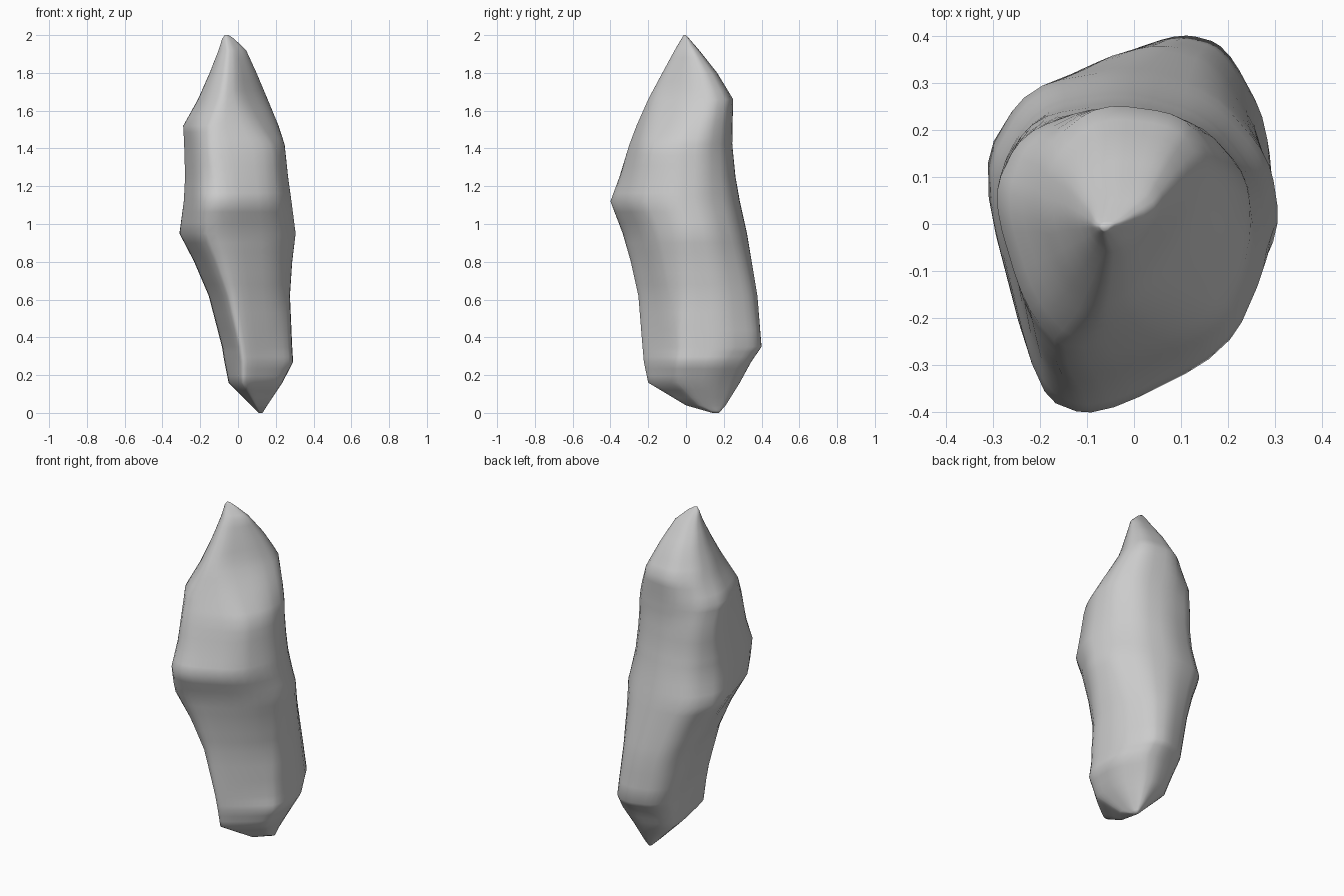
import bpy, bmesh

if "Cube" in bpy.data.objects:
    bpy.data.objects.remove(bpy.data.objects["Cube"])

# Outline of the stone by height: z, x min, x max, y min, y max
OUTLINE = [
    (0.00, 0.11, 0.13, 0.14, 0.175), (0.04, 0.07, 0.155, 0.00, 0.21),
    (0.16, -0.05, 0.235, -0.20, 0.285), (0.27, -0.072, 0.292, -0.223, 0.345),
    (0.35, -0.085, 0.287, -0.23, 0.40), (0.62, -0.155, 0.275, -0.252, 0.378),
    (0.80, -0.232, 0.287, -0.292, 0.348), (0.95, -0.31, 0.305, -0.335, 0.323),
    (1.12, -0.287, 0.283, -0.40, 0.285), (1.25, -0.28, 0.265, -0.352, 0.262),
    (1.42, -0.285, 0.247, -0.30, 0.245), (1.52, -0.29, 0.215, -0.262, 0.246),
    (1.66, -0.212, 0.157, -0.20, 0.25), (1.80, -0.15, 0.098, -0.125, 0.165),
    (1.92, -0.103, 0.043, -0.06, 0.07), (1.98, -0.084, -0.02, -0.024, 0.018),
    (2.00, -0.07, -0.05, -0.014, 0.0)]

# Faceted cross-sections, counterclockwise from the front left corner
SECTIONS = [
    (0.40, [(0, -.235), (.04, -.235), (.21, -.1), (.28, -.03), (.28, .2),
            (.19, .37), (.1, .395), (-.03, .35), (-.095, .25)]),
    (1.00, [(-.19, -.34), (-.05, -.35), (.21, -.21), (.305, -.02), (.28, .13),
            (.17, .26), (0, .315), (-.2, .28), (-.3, .1)]),
    (1.40, [(-.21, -.2), (-.13, -.305), (.18, -.21), (.25, -.05), (.24, .1),
            (.14, .21), (-.03, .245), (-.2, .22), (-.285, .1)]),
    (1.70, [(-.15, -.1), (-.08, -.18), (0, -.14), (.11, .02), (.14, .13),
            (.09, .21), (-.07, .23), (-.17, .14), (-.19, .02)])]


def lerp(a, b, t):
    return a + (b - a) * t


def bracket(table, z):
    """Neighbouring rows of a table and the blend between them."""
    if z <= table[0][0]:
        return table[0], table[0], 0
    for a, b in zip(table, table[1:]):
        if z <= b[0]:
            return a, b, (z - a[0]) / (b[0] - a[0])
    return table[-1], table[-1], 0


def fit(points, box):
    """Stretch a polygon to fill a box (x min, x max, y min, y max)."""
    xs, ys = zip(*points)
    x0, y0 = min(xs), min(ys)
    w, d = max(xs) - x0, max(ys) - y0
    return [(lerp(box[0], box[1], (x - x0) / w),
             lerp(box[2], box[3], (y - y0) / d)) for x, y in points]


def round_corners(points, cut=0.2):
    out = []
    for i, (x, y) in enumerate(points):
        nx, ny = points[(i + 1) % len(points)]
        for t in (cut, 1 - cut):
            out.append((lerp(x, nx, t), lerp(y, ny, t)))
    return out


def ring_at(z):
    a, b, t = bracket(SECTIONS, z)
    unit = (0, 1, 0, 1)
    pts = [(lerp(p[0], q[0], t), lerp(p[1], q[1], t))
           for p, q in zip(fit(a[1], unit), fit(b[1], unit))]
    for _ in range(2):
        pts = round_corners(pts)
    a, b, t = bracket(OUTLINE, z)
    return fit(pts, [lerp(a[i], b[i], t) for i in range(1, 5)])


# Heights: every outline row plus two steps between rows
heights = [lerp(a[0], b[0], s / 3) for a, b in zip(OUTLINE, OUTLINE[1:])
           for s in range(3)] + [2.0]

# Stone: loft through all rings, closed at both ends
bm = bmesh.new()
rings = [[bm.verts.new((x, y, z)) for x, y in ring_at(z)] for z in heights]
for lo, hi in zip(rings, rings[1:]):
    n = len(lo)
    for i in range(n):
        j = (i + 1) % n
        bm.faces.new((lo[i], lo[j], hi[j], hi[i]))
bm.faces.new(rings[0][::-1])
bm.faces.new(rings[-1])
bmesh.ops.recalc_face_normals(bm, faces=bm.faces)
mesh = bpy.data.meshes.new("stone")
bm.to_mesh(mesh)
bm.free()
for poly in mesh.polygons:
    poly.use_smooth = True
stone = bpy.data.objects.new("stone", mesh)
bpy.context.collection.objects.link(stone)
